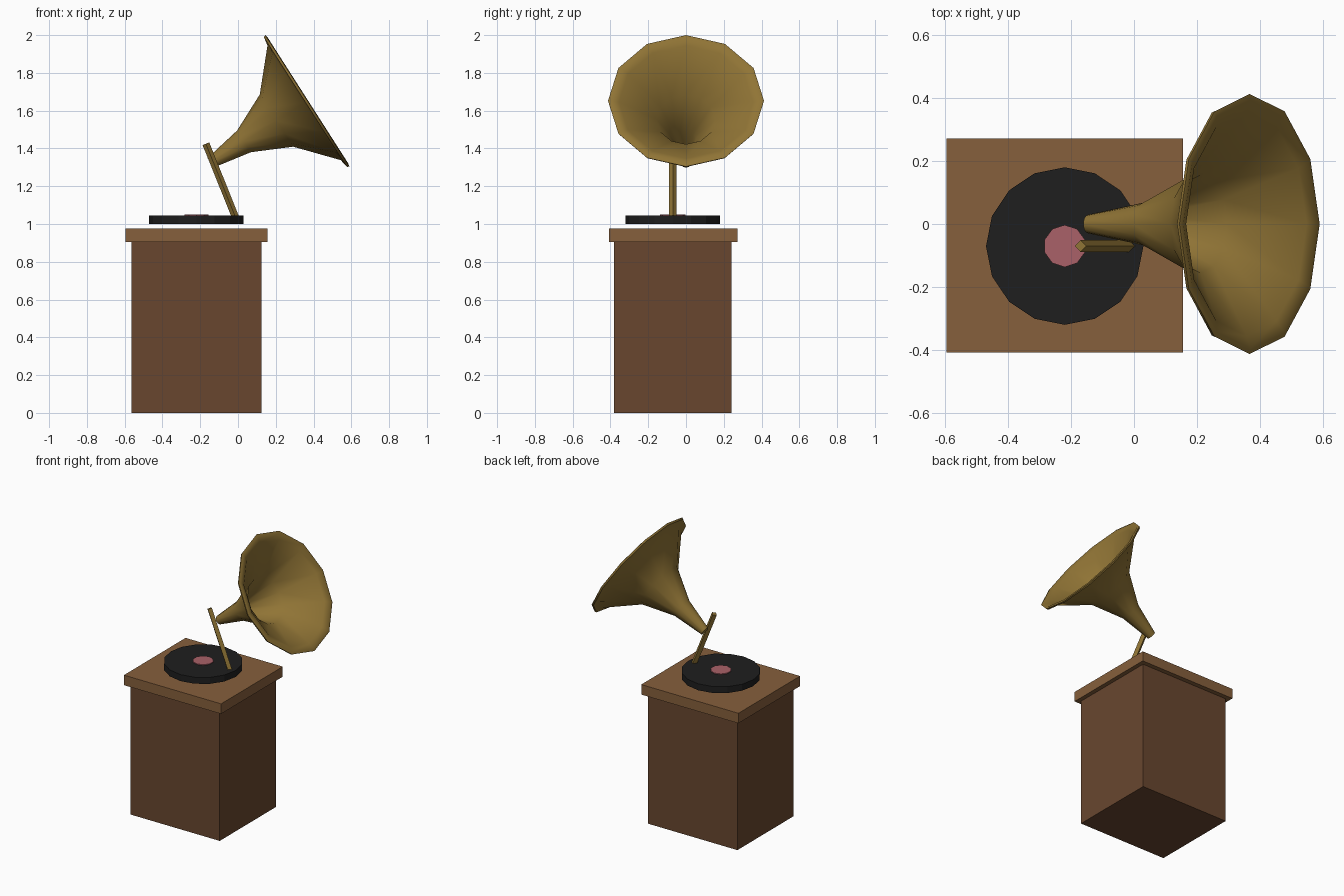
import bpy, bmesh, math
from mathutils import Vector, Matrix

if "Cube" in bpy.data.objects:
    bpy.data.objects.remove(bpy.data.objects["Cube"])


def material(name, rgb):
    m = bpy.data.materials.new(name)
    m.diffuse_color = (*rgb, 1)
    m.use_nodes = True
    m.node_tree.nodes["Principled BSDF"].inputs["Base Color"].default_value = m.diffuse_color
    return m


BODY = material("dark wood", (0.14, 0.062, 0.028))
LID = material("light wood", (0.24, 0.115, 0.045))
BLACK = material("black", (0.013, 0.013, 0.013))
PINK = material("pink", (0.40, 0.12, 0.14))
BRASS = material("brass", (0.28, 0.175, 0.036))


def add_object(name, bm, mat):
    bmesh.ops.recalc_face_normals(bm, faces=bm.faces[:])
    me = bpy.data.meshes.new(name)
    bm.to_mesh(me)
    bm.free()
    me.materials.append(mat)
    ob = bpy.data.objects.new(name, me)
    bpy.context.collection.objects.link(ob)
    return ob


def box(name, lo, hi, mat):
    lo, hi = Vector(lo), Vector(hi)
    bm = bmesh.new()
    bmesh.ops.create_cube(bm, size=1, matrix=Matrix.Translation((lo + hi) / 2) @ Matrix.Diagonal((*(hi - lo), 1)))
    return add_object(name, bm, mat)


def rod(name, start, end, radius, sides, mat):
    start, end = Vector(start), Vector(end)
    axis = end - start
    tilt = Matrix.Rotation(math.atan2(axis.x, axis.z), 4, 'Y')
    bm = bmesh.new()
    bmesh.ops.create_cone(bm, cap_ends=True, segments=sides, radius1=radius, radius2=radius,
                          depth=axis.length, matrix=Matrix.Translation((start + end) / 2) @ tilt)
    return add_object(name, bm, mat)


# Cabinet
box("cabinet", (-0.565, -0.38, 0), (0.125, 0.24, 0.905), BODY)
box("cabinet_lid", (-0.595, -0.408, 0.905), (0.155, 0.272, 0.975), LID)

# Record with label
rod("record", (-0.22, -0.07, 1.0), (-0.22, -0.07, 1.045), 0.25, 16, BLACK)
rod("record_label", (-0.22, -0.07, 1.02), (-0.22, -0.07, 1.05), 0.067, 10, PINK)

# Tone arm
rod("tone_arm", (-0.013, -0.07, 1.035), (-0.17, -0.07, 1.425), 0.019, 4, BRASS)

# Horn: (distance along axis from the mouth, radius), outside then back along the inside
profile = [(-0.608, 0.03), (-0.398, 0.068), (-0.194, 0.164), (-0.02, 0.36), (-0.012, 0.408),
           (0, 0.413), (0.004, 0.396), (-0.012, 0.355), (-0.184, 0.155), (-0.39, 0.058), (-0.59, 0.02)]
SIDES = 12
place = Matrix.Translation((0.367, 0, 1.652)) @ Matrix.Rotation(math.atan2(0.842, 0.539), 4, 'Y')
bm = bmesh.new()
rings = [[bm.verts.new(place @ Vector((r * math.cos(i * math.tau / SIDES), r * math.sin(i * math.tau / SIDES), d)))
          for i in range(SIDES)] for d, r in profile]
for a, b in zip(rings, rings[1:]):
    for i in range(SIDES):
        j = (i + 1) % SIDES
        bm.faces.new((a[i], a[j], b[j], b[i]))
bm.faces.new(rings[0])
bm.faces.new(rings[-1])
horn = add_object("horn", bm, BRASS)
bpy.context.view_layer.objects.active = horn
horn.select_set(True)
bpy.ops.object.shade_smooth_by_angle(angle=math.radians(40))
